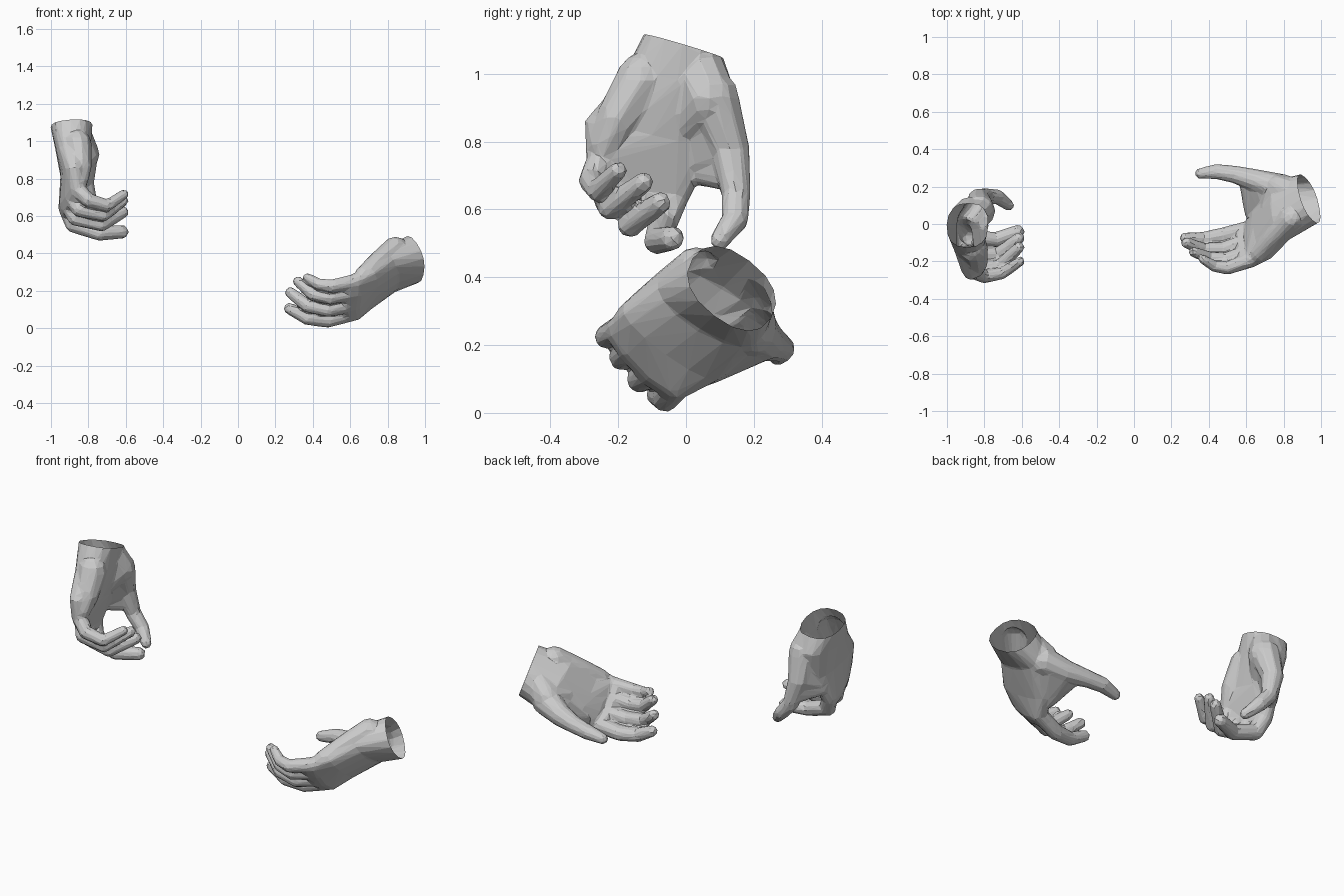
import bpy, bmesh, math
from mathutils import Vector

if "Cube" in bpy.data.objects:
    bpy.data.objects.remove(bpy.data.objects["Cube"])


def hull(bm, points):
    verts = [bm.verts.new(p) for p in points]
    bmesh.ops.convex_hull(bm, input=verts)
    for v in [v for v in verts if v.is_valid and not v.link_faces]:
        bm.verts.remove(v)


def ball(s):
    c, r = Vector(s[:3]), s[3]
    pts = [c + Vector((0, 0, k * r)) for k in (-1, 1)]
    for i in range(1, 6):
        a = math.pi * i / 6
        for j in range(10):
            b = math.tau * j / 10
            pts.append(c + r * Vector((math.sin(a) * math.cos(b),
                                       math.sin(a) * math.sin(b), math.cos(a))))
    return pts


def blend(p, q, t):
    return [a + (b - a) * t for a, b in zip(p, q)]


def balls(specs):
    return [p for s in specs for p in ball(s)]


def palm_frames(sections):
    mids = [(Vector(a) + Vector(b)) / 2 for a, b, t in sections]
    frames = []
    for i, (a, b, t) in enumerate(sections):
        fwd = mids[min(i + 1, len(mids) - 1)] - mids[max(i - 1, 0)]
        side = (Vector(b) - Vector(a)) / 2
        n = fwd.cross(side).normalized()
        frames.append((mids[i], side, n * t))
    return frames


def ring(frame, shift=Vector((0, 0, 0))):
    c, side, n = frame
    pts = []
    for j in range(16):
        a = math.tau * j / 16
        ca, sa = math.cos(a), math.sin(a)
        pts.append(c + shift + side * math.copysign(abs(ca) ** .85, ca)
                   + n * math.copysign(abs(sa) ** .85, sa))
    return pts


def make_hand(name, sections, fingers, thumb, pads, faces):
    bm = bmesh.new()
    frames = palm_frames(sections)
    # palm, with a stub beyond the wrist that is cut off later
    c, side, n = frames[0]
    out = side.cross(n).normalized()
    if out.dot(c - frames[1][0]) < 0:
        out = -out
    hull(bm, ring(frames[0], out * .06) + ring(frames[0]))
    for f, g in zip(frames, frames[1:]):
        hull(bm, ring(f) + ring(g))
    # fingers and thumb as tapered capsules between joints
    for path in fingers + [thumb]:
        for p, q in zip(path, path[1:]):
            hull(bm, balls([p, q]))
    # knuckle row and skin between neighbouring fingers
    for d, e in zip(fingers, fingers[1:]):
        hull(bm, balls([d[0], e[0]]) + balls([blend(d[0], d[1], .25), blend(e[0], e[1], .25)]))
    hull(bm, ring(frames[-2]) + balls([d[0] for d in fingers]))
    # fleshy pads and thumb web
    for pad in pads:
        hull(bm, balls(pad))
    bmesh.ops.recalc_face_normals(bm, faces=bm.faces[:])
    me = bpy.data.meshes.new(name)
    bm.to_mesh(me)
    bm.free()
    ob = bpy.data.objects.new(name, me)
    bpy.context.collection.objects.link(ob)
    # fuse the pieces into one skin and reduce to flat facets
    rm = ob.modifiers.new("fuse", 'REMESH')
    rm.mode = 'VOXEL'
    rm.voxel_size = .007
    sm = ob.modifiers.new("soften", 'SMOOTH')
    sm.factor = .5
    sm.iterations = 8
    dg = bpy.context.evaluated_depsgraph_get()
    count = len(ob.evaluated_get(dg).data.polygons) * 2
    dec = ob.modifiers.new("facet", 'DECIMATE')
    dec.ratio = min(1, faces / count)
    dg = bpy.context.evaluated_depsgraph_get()
    new = bpy.data.meshes.new_from_object(ob.evaluated_get(dg))
    ob.modifiers.clear()
    ob.data = new
    # open wrist
    bm = bmesh.new()
    bm.from_mesh(new)
    bmesh.ops.bisect_plane(bm, geom=bm.verts[:] + bm.edges[:] + bm.faces[:],
                           plane_co=c, plane_no=out, clear_outer=True)
    for f in bm.faces:
        f.smooth = False
    bm.to_mesh(new)
    bm.free()


# hanging hand, palm towards +x
make_hand("hanging_hand", [
    ((-.885, .11, 1.045), (-.895, -.125, 1.115), .112),
    ((-.875, .145, .95), (-.89, -.195, .98), .095),
    ((-.895, .09, .79), (-.87, -.30, .86), .066),
    ((-.92, .01, .645), (-.86, -.295, .755), .042),
], [
    [(-.915, -.035, .64, .045), (-.88, -.07, .555, .045), (-.74, -.085, .508, .041), (-.62, -.04, .515, .036)],
    [(-.91, -.11, .665, .045), (-.87, -.16, .59, .043), (-.73, -.165, .555, .038), (-.615, -.075, .62, .032)],
    [(-.89, -.18, .70, .045), (-.85, -.235, .635, .041), (-.72, -.225, .605, .036), (-.615, -.125, .68, .03)],
    [(-.86, -.25, .745, .044), (-.80, -.28, .685, .038), (-.70, -.262, .655, .032), (-.61, -.2, .715, .027)],
],
    [(-.825, .08, .93, .08), (-.83, .13, .78, .06), (-.79, .148, .64, .044),
     (-.73, .145, .57, .04), (-.67, .1, .51, .03)],
[
    [(-.86, .03, 1.03, .08), (-.82, .07, .93, .08), (-.87, .0, .85, .06)],
    [(-.83, .1, .88, .065), (-.83, .13, .78, .055), (-.9, .02, .74, .045), (-.89, .0, .85, .05)],
    [(-.83, .13, .76, .045), (-.82, .14, .69, .04), (-.91, .02, .71, .035)],
    [(-.86, -.13, .98, .08), (-.845, -.2, .87, .065), (-.85, -.24, .79, .05)],
], 1500)

# reaching hand, palm upwards and towards +y
make_hand("reaching_hand", [
    ((.915, .25, .28), (.955, .02, .455), .112),
    ((.79, .23, .215), (.80, -.08, .40), .095),
    ((.67, .11, .105), (.71, -.185, .32), .07),
    ((.61, .01, .075), (.63, -.215, .26), .042),
], [
    [(.625, -.025, .085, .045), (.48, -.06, .045, .043), (.37, -.08, .055, .038), (.275, -.075, .105, .031)],
    [(.62, -.09, .13, .045), (.48, -.135, .10, .041), (.37, -.135, .12, .036), (.28, -.10, .19, .03)],
    [(.63, -.15, .195, .045), (.49, -.19, .165, .039), (.40, -.18, .18, .034), (.32, -.15, .25, .028)],
    [(.63, -.19, .25, .042), (.50, -.235, .225, .036), (.43, -.225, .235, .031), (.37, -.19, .27, .025)],
],
    [(.78, .19, .25, .08), (.66, .23, .215, .062), (.54, .265, .2, .047),
     (.45, .28, .19, .042), (.355, .27, .17, .03)],
[
    [(.87, .16, .34, .08), (.78, .19, .27, .08), (.73, .08, .25, .06)],
    [(.74, .2, .23, .065), (.66, .23, .21, .055), (.64, .06, .125, .045), (.72, .08, .2, .05)],
    [(.65, .22, .2, .045), (.6, .23, .195, .04), (.625, .06, .125, .035)],
    [(.84, .03, .42, .07), (.74, -.08, .34, .06), (.67, -.16, .28, .05)],
], 1500)
